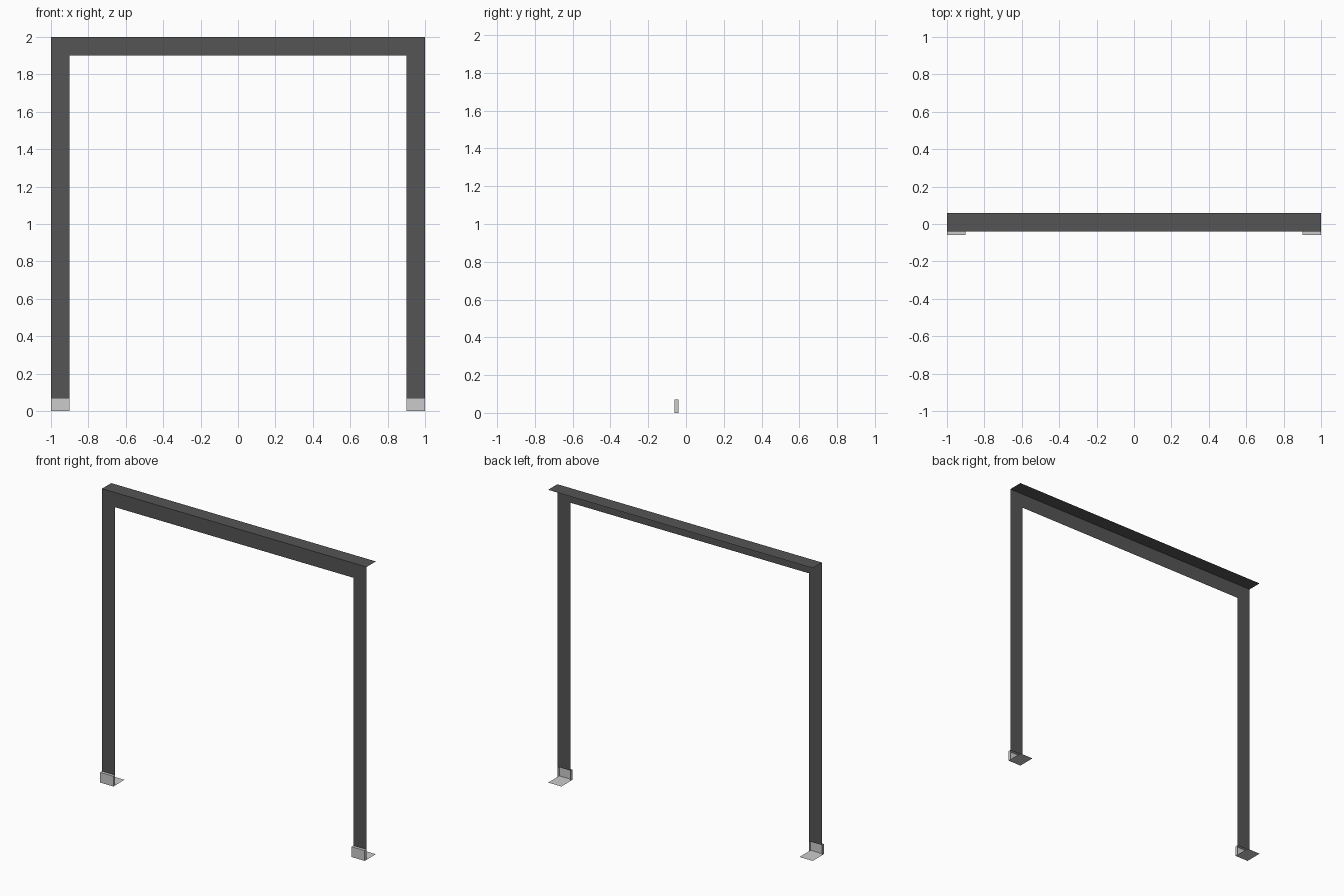
import bpy, bmesh

if "Cube" in bpy.data.objects:
    bpy.data.objects.remove(bpy.data.objects["Cube"])

W, H, T = 1.0, 2.0, 0.1           # half width, height, casing width
YF, YS, YB = -0.06, -0.04, 0.06   # foot front, casing sheet, back edge
FOOT = 0.07                       # foot block height


def material(name, v):
    m = bpy.data.materials.new(name)
    m.diffuse_color = (v, v, v, 1)
    m.use_nodes = True
    m.node_tree.nodes["Principled BSDF"].inputs["Base Color"].default_value = m.diffuse_color
    return m


dark = material("dark grey", 0.09)
light = material("light grey", 0.6)


def sheets(name, polys, mat):
    """Object made of thin single-sided polygons, welded at shared edges."""
    bm = bmesh.new()
    for poly in polys:
        bm.faces.new([bm.verts.new(p) for p in poly])
    bmesh.ops.remove_doubles(bm, verts=bm.verts, dist=1e-5)
    me = bpy.data.meshes.new(name)
    bm.to_mesh(me)
    bm.free()
    me.materials.append(mat)
    ob = bpy.data.objects.new(name, me)
    bpy.context.collection.objects.link(ob)
    return ob


def front(x0, x1, z0, z1, y):
    return [(x0, y, z0), (x1, y, z0), (x1, y, z1), (x0, y, z1)]


def flat(x0, x1, y0, y1, z):
    return [(x0, y0, z), (x1, y0, z), (x1, y1, z), (x0, y1, z)]


def side(x, y0, y1, z0, z1):
    return [(x, y0, z0), (x, y1, z0), (x, y1, z1), (x, y0, z1)]


# Head casing: front strip and the top sheet running back
sheets("head_casing", [front(-W, W, H - T, H, YS), flat(-W, W, YS, YB, H)], dark)

for label, x0, x1 in (("left", -W, -W + T), ("right", W - T, W)):
    # Upright casing strip
    sheets(label + "_post", [front(x0, x1, FOOT, H - T, YS)], dark)
    # Foot block, open at the back, with a floor plate running back
    sheets(label + "_foot", [
        front(x0, x1, 0, FOOT, YF),
        flat(x0, x1, YF, YS, FOOT),
        side(x0, YS, YF, 0, FOOT),
        side(x1, YF, YS, 0, FOOT),
        flat(x0, x1, YF, YB, 0)], light)
